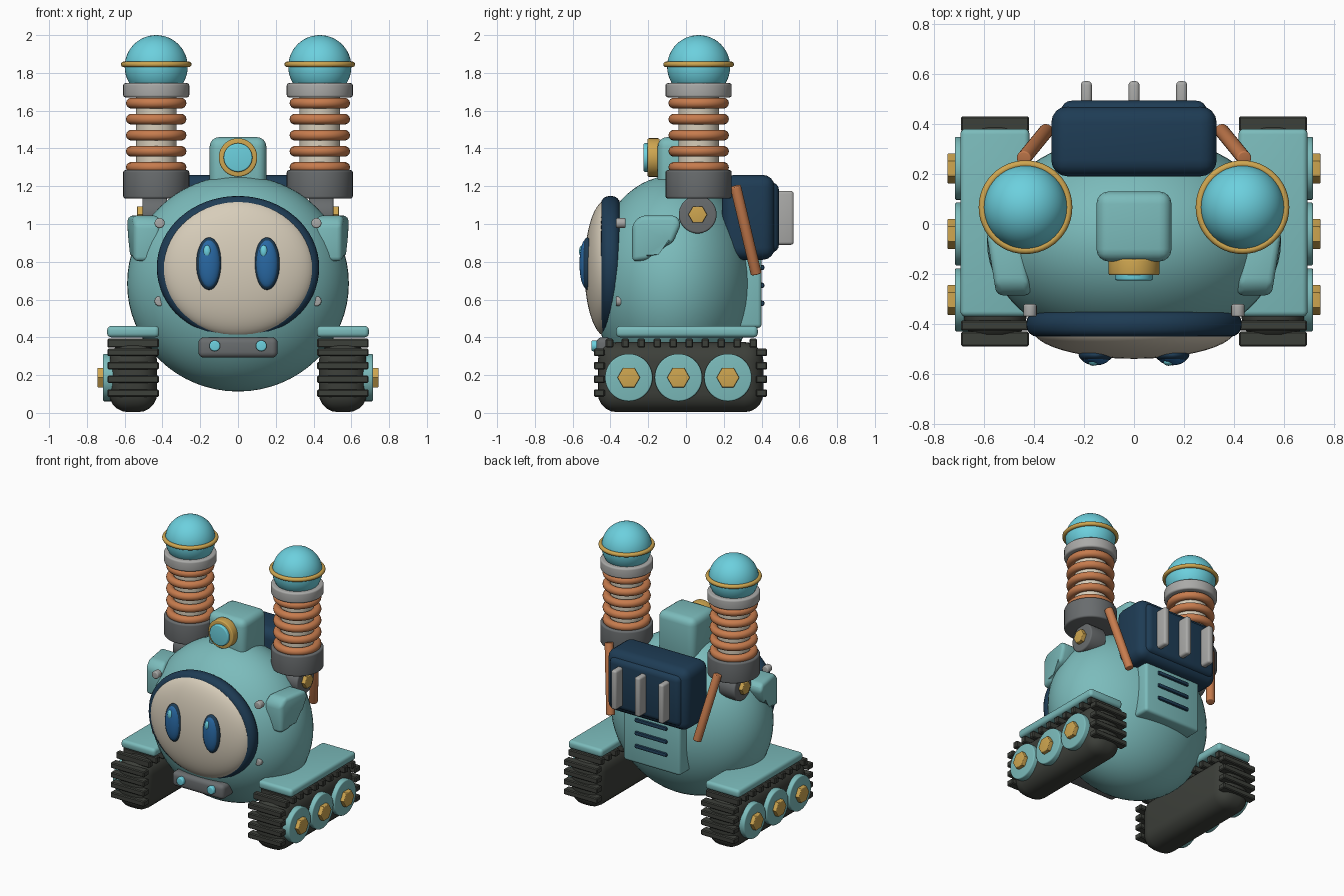
import bpy, bmesh, math
from mathutils import Matrix, Vector

if "Cube" in bpy.data.objects:
    bpy.data.objects.remove(bpy.data.objects["Cube"], do_unlink=True)


def material(name, *rgb):
    m = bpy.data.materials.new(name)
    m.use_nodes = True
    m.diffuse_color = (*rgb, 1)
    m.node_tree.nodes["Principled BSDF"].inputs["Base Color"].default_value = (*rgb, 1)
    return m


teal = material("teal paint", .20, .50, .50)
cyan = material("cyan glass", .15, .63, .73)
cream = material("cream", .68, .61, .49)
copper = material("copper", .57, .20, .075)
gold = material("gold", .62, .38, .08)
light_grey = material("light grey", .40, .40, .39)
dark_grey = material("dark grey", .14, .15, .155)
navy = material("navy", .013, .045, .09)
blue = material("eye blue", .022, .14, .37)
rubber = material("track rubber", .046, .05, .042)

AXIS = {"X": Matrix.Rotation(math.pi / 2, 4, "Y"),
        "Y": Matrix.Rotation(math.pi / 2, 4, "X"),
        "Z": Matrix.Identity(4)}


def finish(bm, name, mat, loc=(0, 0, 0)):
    bmesh.ops.recalc_face_normals(bm, faces=bm.faces)
    me = bpy.data.meshes.new(name)
    bm.to_mesh(me)
    bm.free()
    me.materials.append(mat)
    ob = bpy.data.objects.new(name, me)
    ob.location = loc
    bpy.context.collection.objects.link(ob)
    bpy.ops.object.select_all(action="DESELECT")
    ob.select_set(True)
    bpy.context.view_layer.objects.active = ob
    bpy.ops.object.shade_smooth_by_angle(angle=math.radians(35))
    return ob


def bevel(bm, edges, width, segments=4):
    bmesh.ops.bevel(bm, geom=edges, offset=width, segments=segments,
                    profile=.5, affect="EDGES", clamp_overlap=True)


def box(name, mat, x, y, z, round=0, segments=4):
    """Rounded box given by its (min, max) range on each axis."""
    bm = bmesh.new()
    bmesh.ops.create_cube(bm, size=1)
    size = [b - a for a, b in (x, y, z)]
    bmesh.ops.scale(bm, vec=size, verts=bm.verts)
    if round:
        bevel(bm, bm.edges[:], round, segments)
    return finish(bm, name, mat, [(a + b) / 2 for a, b in (x, y, z)])


def ellipsoid(name, mat, loc, radii, segs=48):
    bm = bmesh.new()
    bmesh.ops.create_uvsphere(bm, u_segments=segs, v_segments=segs // 2, radius=1)
    bmesh.ops.scale(bm, vec=radii, verts=bm.verts)
    return finish(bm, name, mat, loc)


def cylinder(name, mat, loc, r, depth, axis="Z", round=0, segs=40, scale=(1, 1, 1)):
    bm = bmesh.new()
    bmesh.ops.create_cone(bm, cap_ends=True, segments=segs, radius1=r, radius2=r, depth=depth)
    if round:
        bevel(bm, [e for e in bm.edges if abs(e.verts[0].co.z - e.verts[1].co.z) < 1e-5], round)
    bm.transform(AXIS[axis])
    bmesh.ops.scale(bm, vec=scale, verts=bm.verts)
    return finish(bm, name, mat, loc)


def ring(name, mat, loc, major, minor, segs=48, sides=14):
    bm = bmesh.new()
    rows = []
    for i in range(segs):
        a = math.tau * i / segs
        row = []
        for j in range(sides):
            b = math.tau * j / sides
            r = major + minor * math.cos(b)
            row.append(bm.verts.new((r * math.cos(a), r * math.sin(a), minor * math.sin(b))))
        rows.append(row)
    for i in range(segs):
        p, q = rows[i], rows[(i + 1) % segs]
        for j in range(sides):
            k = (j + 1) % sides
            bm.faces.new((p[j], q[j], q[k], p[k]))
    return finish(bm, name, mat, loc)


def rod(name, mat, start, end, r):
    a, b = Vector(start), Vector(end)
    ob = cylinder(name, mat, (a + b) / 2, r, (b - a).length, segs=20, round=r * .2)
    ob.rotation_euler = (b - a).to_track_quat("Z", "Y").to_euler()
    return ob


# Body and face
ellipsoid("body", teal, (0, -.07, .685), (.587, .43, .572), 64)
cylinder("face_rim", navy, (0, -.40, .77), .43, .1, "Y", .045, 64, (1, 1, .88))
ellipsoid("face_plate", cream, (0, -.42, .765), (.405, .118, .362), 64)
for side, s in (("left", 1), ("right", -1)):
    ellipsoid(f"{side}_eye_rim", navy, (s * .153, -.523, .79), (.068, .034, .139), 32)
    ellipsoid(f"{side}_eye", blue, (s * .153, -.53, .79), (.059, .034, .128), 32)
    ellipsoid(f"{side}_eye_glint", cyan, (s * .15 - .013, -.55, .855), (.02, .016, .033), 20)
    for level, z in (("upper", 1.005), ("lower", .592)):
        cylinder(f"{side}_{level}_bolt", light_grey, (s * .415, -.345, z), .027, .05, "Y", .008, 16)
    cylinder(f"{side}_chin_lamp", cyan, (s * .123, -.475, .355), .029, .05, "Y", .008, 24)
box("chin_guard", dark_grey, (-.21, .21), (-.475, -.33), (.292, .4), .03)

# Head block with lens
box("head_block", teal, (-.15, .15), (-.15, .13), (1.14, 1.46), .05)
cylinder("lens_ring", gold, (0, -.172, 1.352), .102, .065, "Y", .008)
cylinder("lens", cyan, (0, -.19, 1.352), .076, .07, "Y", .008)

# Backpack with fins, and the vent panel below it
box("backpack", navy, (-.33, .33), (.19, .47), (.81, 1.26), .065)
box("backpack_cover", navy, (-.29, .29), (.40, .492), (.85, 1.22), .04)
for x in (-.19, 0, .19):
    box("cooling_fin", light_grey, (x - .022, x + .022), (.45, .57), (.89, 1.175), .015, 3)
box("vent_panel", teal, (-.23, .23), (.25, .4), (.45, .9), .02, 3)
for z in (.58, .675, .77):
    box("vent_slat", navy, (-.13, .13), (.385, .415), (z - .014, z + .014), .01, 2)

# Cheek flap outline as (y, z)
FLAP = [(-.285, .80), (-.285, 1.0), (-.24, 1.045), (-.05, 1.045), (-.025, 1.0),
        (-.07, .90), (-.16, .86), (-.2, .81)]

for side, s in (("left", 1), ("right", -1)):
    # Cheek flap, leaning along the body
    bm = bmesh.new()
    loops = [[bm.verts.new((s * (x + .16 * (y + .28)), y, z)) for y, z in FLAP] for x in (.41, .55)]
    for loop in loops:
        bm.faces.new(loop)
    for i in range(len(FLAP)):
        j = (i + 1) % len(FLAP)
        bm.faces.new((loops[0][i], loops[0][j], loops[1][j], loops[1][i]))
    bevel(bm, bm.edges[:], .03, 3)
    finish(bm, f"{side}_cheek_flap", teal)

    # Spring tower
    tx, ty = s * .433, .067
    cylinder(f"{side}_tower_base", dark_grey, (tx, ty, 1.21), .175, .15, round=.012)
    cylinder(f"{side}_tower_core", cream, (tx, ty, 1.48), .108, .42)
    for i in range(5):
        ring(f"{side}_coil", copper, (tx, ty, 1.30 + i * .085), .132, .028)
    cylinder(f"{side}_tower_collar", light_grey, (tx, ty, 1.708), .175, .075, round=.012)
    ellipsoid(f"{side}_dome", cyan, (tx, ty, 1.833), (.167, .167, .167))
    ring(f"{side}_dome_ring", gold, (tx, ty, 1.845), .172, .015)
    cylinder(f"{side}_pivot", dark_grey, (s * .44, .062, 1.05), .1, .13, "X", .01)
    cylinder(f"{side}_pivot_nut", gold, (s * .50, .062, 1.05), .05, .07, "X", .006, 6)
    rod(f"{side}_pipe", copper, (s * .44, .262, 1.2), (s * .35, .372, .735), .029)

    # Track unit
    cx = s * .555
    span = (cx - .127, cx + .127)
    wide = (cx - .136, cx + .136)
    box(f"{side}_track", rubber, span, (-.467, .41), (.004, .375), .1, 5)
    for z in (.105, .178, .25, .32):
        box(f"{side}_front_lug", rubber, wide, (-.488, -.43), (z - .02, z + .02), .006, 1)
        box(f"{side}_rear_lug", rubber, wide, (.37, .43), (z - .02, z + .02), .006, 1)
    for i in range(10):
        y = -.405 + i * .0845
        box(f"{side}_top_lug", rubber, wide, (y - .02, y + .02), (.345, .393), .006, 1)
    box(f"{side}_fender", teal, (cx - .138, cx + .138), (-.37, .38), (.4, .46), .022)
    for y in (-.303, -.04, .222):
        cylinder(f"{side}_wheel", teal, (s * .66, y, .187), .126, .11, "X", .008)
        cylinder(f"{side}_wheel_nut", gold, (s * .715, y, .187), .06, .06, "X", .006, 6)
